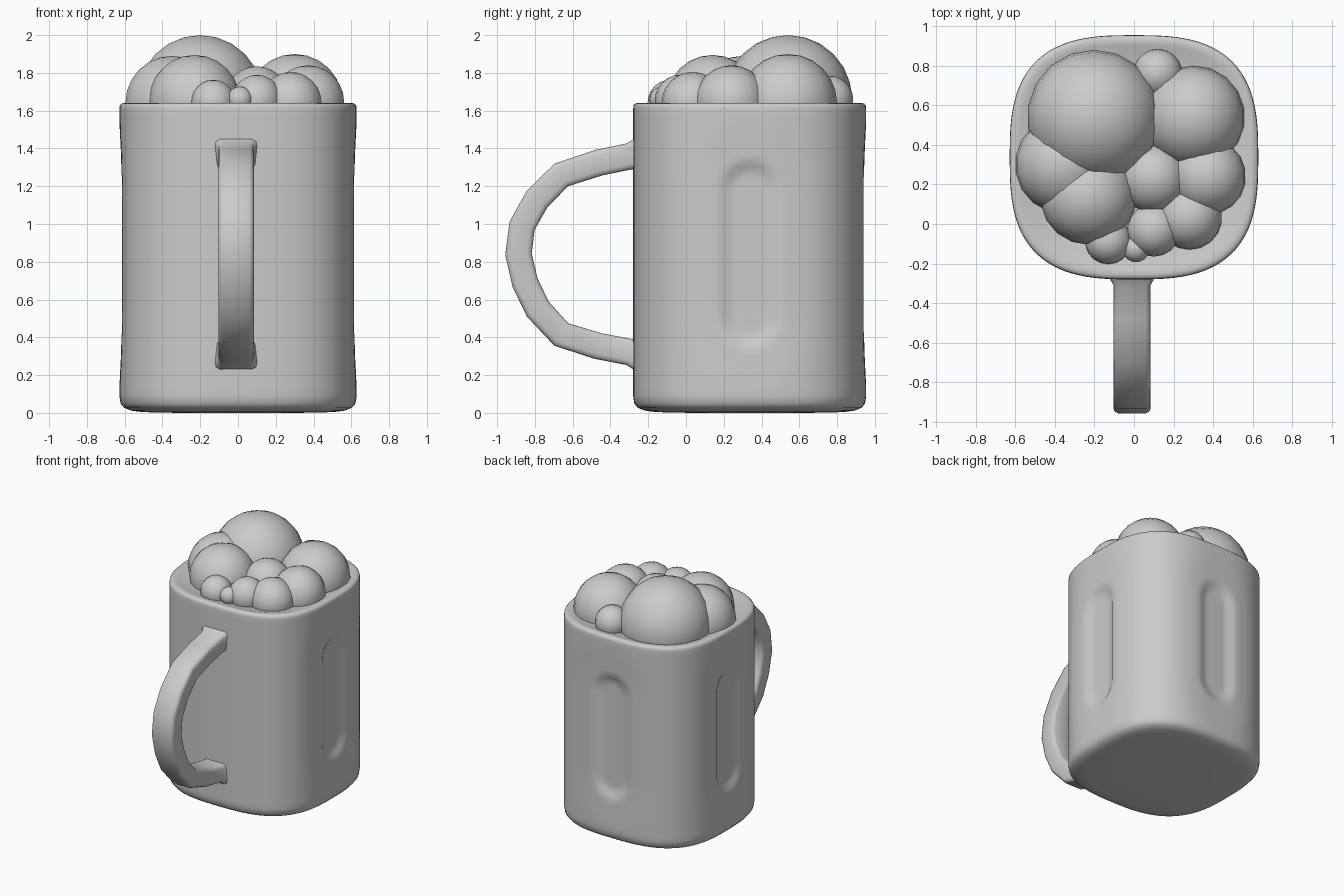
import bpy, bmesh, math
from mathutils import Vector

if "Cube" in bpy.data.objects:
    bpy.data.objects.remove(bpy.data.objects["Cube"])

CY, A, B, N = 0.337, 0.628, 0.617, 2.9   # body centre, half sizes, squareness


def finish(name, bm, angle=40):
    bmesh.ops.recalc_face_normals(bm, faces=bm.faces[:])
    me = bpy.data.meshes.new(name)
    bm.to_mesh(me)
    bm.free()
    ob = bpy.data.objects.new(name, me)
    bpy.context.collection.objects.link(ob)
    bpy.ops.object.select_all(action='DESELECT')
    ob.select_set(True)
    bpy.context.view_layer.objects.active = ob
    bpy.ops.object.shade_smooth_by_angle(angle=math.radians(angle))
    return ob


def loft(bm, rings):
    vs = [[bm.verts.new(p) for p in r] for r in rings]
    n = len(vs[0])
    for a, b in zip(vs, vs[1:]):
        for i in range(n):
            j = (i + 1) % n
            bm.faces.new((a[i], a[j], b[j], b[i]))
    bm.faces.new(vs[0][::-1])
    bm.faces.new(vs[-1])


def smooth(t):
    t = max(0.0, min(1.0, t))
    return t * t * (3 - 2 * t)


def groove(u, z):
    # upright capsule-shaped dent plus a faint wide hollow around it
    d = math.hypot(u, max(0, 0.5 - z, z - 1.18))
    return 0.03 * smooth((0.165 - d) / 0.07) + 0.009 * smooth((0.4 - d) / 0.25)


def body_ring(z, s, cols=112):
    ring = []
    for i in range(cols):
        t = 2 * math.pi * i / cols
        c, sn = math.cos(t), math.sin(t)
        r = s * (abs(c / A) ** N + abs(sn / B) ** N) ** (-1 / N)
        x, y = r * c, r * sn
        if abs(c) > abs(sn):                      # left and right dents
            x -= math.copysign(groove(y, z), x)
        elif y > 0:                               # back dent
            y -= groove(x, z)
        ring.append((x, y + CY, z))
    return ring


# mug body: rounded bottom, dented walls, soft rim, shallow top
prof = [(0, 0.5), (0.004, 0.8), (0.012, 0.9), (0.027, 0.96), (0.05, 0.99), (0.09, 1)]
prof += [(0.09 + 1.52 * k / 44, 1) for k in range(1, 45)]
prof += [(1.628, 0.996), (1.637, 0.983), (1.641, 0.96), (1.638, 0.92), (1.625, 0.86), (1.61, 0.7)]
bm = bmesh.new()
loft(bm, [body_ring(z, s) for z, s in prof])
finish("mug_body", bm, 50)

# handle: rounded rectangle swept along a C path, flared at the wall
path = [(-0.24, 1.37), (-0.30, 1.358), (-0.46, 1.325), (-0.66, 1.26), (-0.79, 1.13),
        (-0.868, 0.99), (-0.887, 0.84), (-0.852, 0.69), (-0.785, 0.55), (-0.66, 0.415),
        (-0.47, 0.355), (-0.30, 0.322), (-0.24, 0.31)]
sect = [(1, .6), (.93, .88), (.75, 1), (-.75, 1), (-.93, .88), (-1, .6),
        (-1, -.6), (-.93, -.88), (-.75, -1), (.75, -1), (.93, -.88), (1, -.6)]
rings = []
for i, p in enumerate(path):
    q0, q1 = path[max(i - 1, 0)], path[min(i + 1, len(path) - 1)]
    tan = Vector((0, q1[0] - q0[0], q1[1] - q0[1])).normalized()
    nor = tan.cross(Vector((1, 0, 0)))
    f = 1.35 if i in (0, len(path) - 1) else 1.0
    rings.append([Vector((-0.01, p[0], p[1])) + Vector((0.094 * f * u, 0, 0)) + nor * 0.07 * f * v
                  for u, v in sect])
bm = bmesh.new()
loft(bm, rings)
finish("handle", bm, 50)

# foam bubbles: x, y, z, radius
bubbles = [(-0.20, 0.54, 1.66, 0.34), (0.30, 0.54, 1.64, 0.26), (-0.35, 0.30, 1.64, 0.25),
           (-0.23, 0.14, 1.65, 0.245), (0.10, 0.23, 1.66, 0.175), (0.37, 0.24, 1.645, 0.195),
           (0.28, 0.035, 1.64, 0.165), (0.10, -0.03, 1.655, 0.135), (-0.13, -0.085, 1.645, 0.118),
           (0.01, -0.125, 1.66, 0.068), (0.12, 0.76, 1.66, 0.125)]
for k, (x, y, z, r) in enumerate(bubbles, 1):
    bm = bmesh.new()
    bmesh.ops.create_uvsphere(bm, u_segments=18, v_segments=12, radius=r)
    bmesh.ops.translate(bm, verts=bm.verts[:], vec=(x, y, z))
    finish(f"foam_bubble_{k}", bm, 60)
